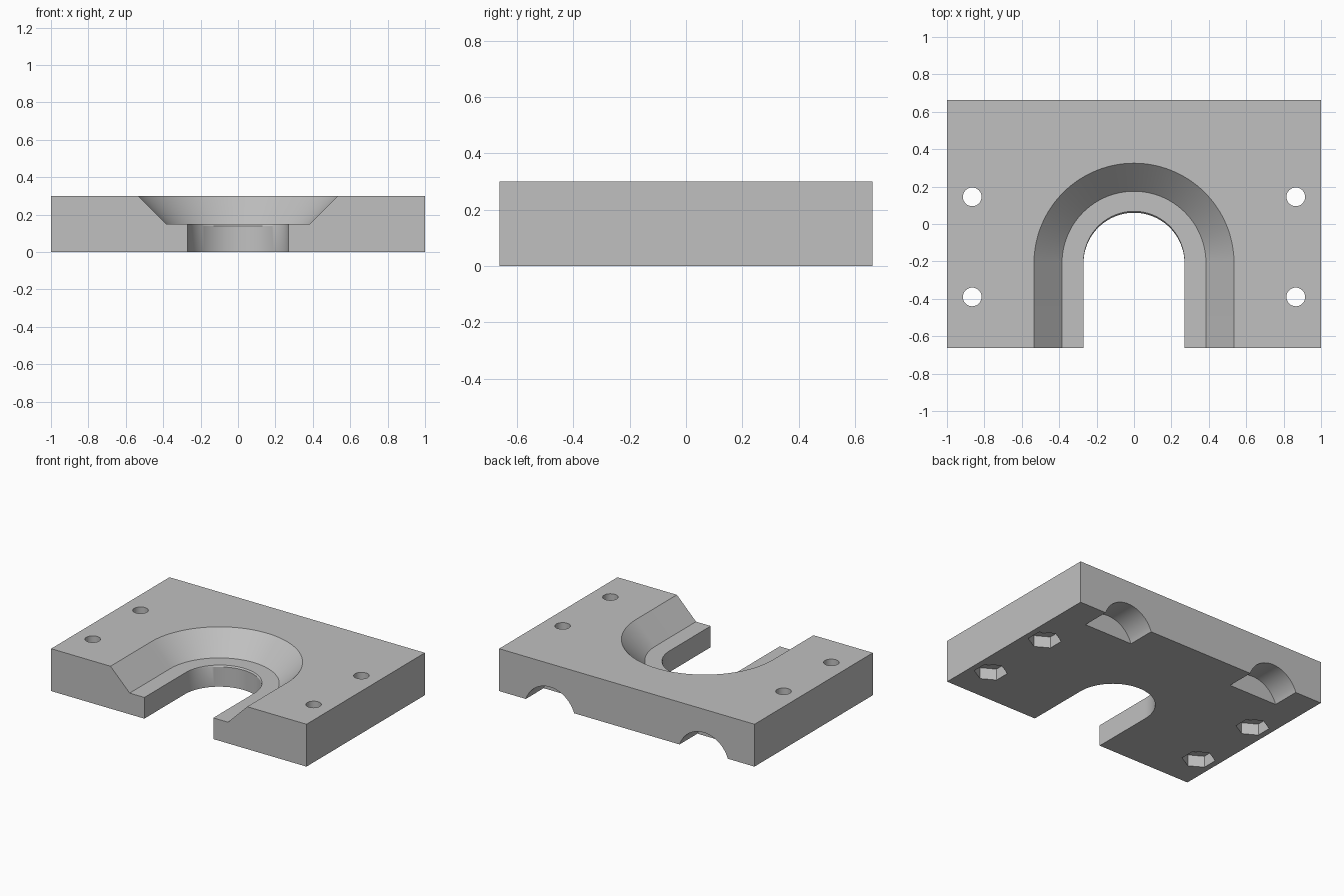
import bpy, bmesh
from math import sin, cos, pi, radians
from mathutils import Matrix

if "Cube" in bpy.data.objects:
    bpy.data.objects.remove(bpy.data.objects["Cube"], do_unlink=True)

W, D, H = 2.0, 1.324, 0.30

grey = bpy.data.materials.new("plain_grey")
grey.use_nodes = True
colour = (0.53, 0.53, 0.53, 1)
grey.diffuse_color = colour
grey.node_tree.nodes["Principled BSDF"].inputs["Base Color"].default_value = colour


def finish(bm, name):
    bmesh.ops.recalc_face_normals(bm, faces=bm.faces)
    mesh = bpy.data.meshes.new(name)
    bm.to_mesh(mesh)
    bm.free()
    mesh.materials.append(grey)
    obj = bpy.data.objects.new(name, mesh)
    bpy.context.collection.objects.link(obj)
    return obj


def prism(name, sides, radius, length, place):
    """Closed prism along z, moved by a matrix."""
    bm = bmesh.new()
    bmesh.ops.create_cone(bm, cap_ends=True, segments=sides, radius1=radius,
                          radius2=radius, depth=length, matrix=place)
    return finish(bm, name)


def slot_ring(bm, z, radius, shift=0.0, steps=64):
    """U-shaped outline, open towards the front."""
    centre = -0.21 + shift
    points = [(radius, -D)]
    points += [(radius * cos(pi * i / steps), centre + radius * sin(pi * i / steps))
               for i in range(steps + 1)]
    points.append((-radius, -D))
    return [bm.verts.new((x, y, z)) for x, y in points]


# Solid block
bm = bmesh.new()
bmesh.ops.create_cube(bm, size=1, matrix=Matrix.Translation((0, 0, H / 2))
                      @ Matrix.Diagonal((W, D, H, 1)))
block = finish(bm, "mounting_block")

# Stepped U slot: straight throat, small lip, ledge, then a 45 degree flare
bm = bmesh.new()
levels = [(-0.1, 0.27), (0.14, 0.27), (0.15, 0.27, 0.008),
          (0.15, 0.385), (H, 0.535), (H + 0.1, 0.635)]
rings = [slot_ring(bm, *level) for level in levels]
for low, high in zip(rings, rings[1:]):
    for i in range(len(low)):
        j = (i + 1) % len(low)
        bm.faces.new((low[i], low[j], high[j], high[i]))
bm.faces.new(rings[0])
bm.faces.new(rings[-1])
cutters = [finish(bm, "slot_cutter")]

for side in (-1, 1):
    # Bolt holes with hexagonal nut pockets underneath
    for y in (0.145, -0.39):
        spot = Matrix.Translation((side * 0.865, y, 0))
        cutters.append(prism("bolt_cutter", 32, 0.05, 2, spot))
        cutters.append(prism("nut_cutter", 6, 0.107, 0.16, spot))
    # Shallow arched recesses at the back of the underside
    place = Matrix.Translation((side * 0.602, D / 2, -0.065)) @ Matrix.Rotation(pi / 2, 4, "X")
    cutters.append(prism("arch_cutter", 96, 0.2, 0.4, place))

# Cut everything out of the block
bpy.context.view_layer.objects.active = block
for cutter in cutters:
    cutter.hide_render = True
    mod = block.modifiers.new("cut", "BOOLEAN")
    mod.operation = "DIFFERENCE"
    mod.solver = "EXACT"
    mod.object = cutter
    bpy.ops.object.modifier_apply(modifier=mod.name)
for cutter in cutters:
    bpy.data.objects.remove(cutter, do_unlink=True)

for obj in bpy.context.selected_objects:
    obj.select_set(False)
block.select_set(True)
bpy.ops.object.shade_smooth_by_angle(angle=radians(30))
